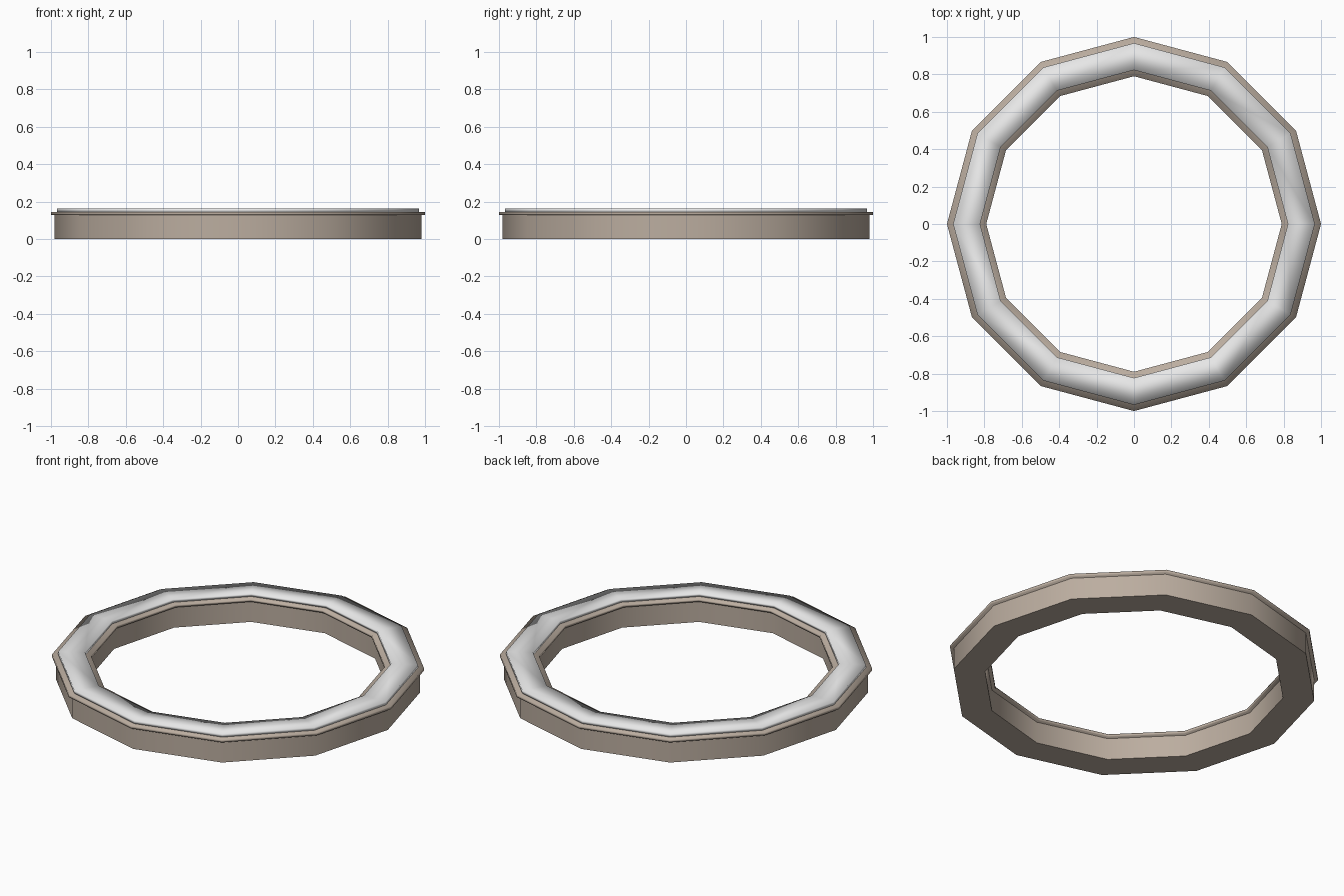
import bpy, bmesh, math

if "Cube" in bpy.data.objects:
    bpy.data.objects.remove(bpy.data.objects["Cube"])

SIDES = 12


def material(name, rgb):
    m = bpy.data.materials.new(name)
    m.diffuse_color = (*rgb, 1)
    m.use_nodes = True
    m.node_tree.nodes["Principled BSDF"].inputs["Base Color"].default_value = m.diffuse_color
    return m


def ring(name, r_in, r_out, z0, z1, mat, angle=None):
    """Twelve-sided ring with a rectangular cross-section."""
    bm = bmesh.new()
    profile = [(r_out, z0), (r_out, z1), (r_in, z1), (r_in, z0)]
    loops = []
    for i in range(SIDES):
        a = 2 * math.pi * i / SIDES
        loops.append([bm.verts.new((r * math.cos(a), r * math.sin(a), z)) for r, z in profile])
    for i in range(SIDES):
        p, q = loops[i], loops[(i + 1) % SIDES]
        for j in range(4):
            k = (j + 1) % 4
            bm.faces.new((p[j], q[j], q[k], p[k]))
    bmesh.ops.recalc_face_normals(bm, faces=bm.faces)
    for f in bm.faces:
        f.smooth = True
    mesh = bpy.data.meshes.new(name)
    bm.to_mesh(mesh)
    bm.free()
    mesh.materials.append(mat)
    ob = bpy.data.objects.new(name, mesh)
    bpy.context.collection.objects.link(ob)
    if angle:
        bpy.ops.object.select_all(action='DESELECT')
        ob.select_set(True)
        bpy.context.view_layer.objects.active = ob
        bpy.ops.object.shade_smooth_by_angle(angle=math.radians(angle))
    return ob


tan = material("warm_tan", (0.50, 0.42, 0.35))
white = material("off_white", (0.80, 0.80, 0.80))

# Main wall, crisp at its bottom edge
ring("wall_body", 0.81, 0.98, 0.0, 0.128, tan, angle=40)
# Thin overhanging lip
ring("lip", 0.79, 1.0, 0.128, 0.144, tan)
# Softly shaded pale cap
ring("top_cap", 0.823, 0.967, 0.144, 0.162, white)
